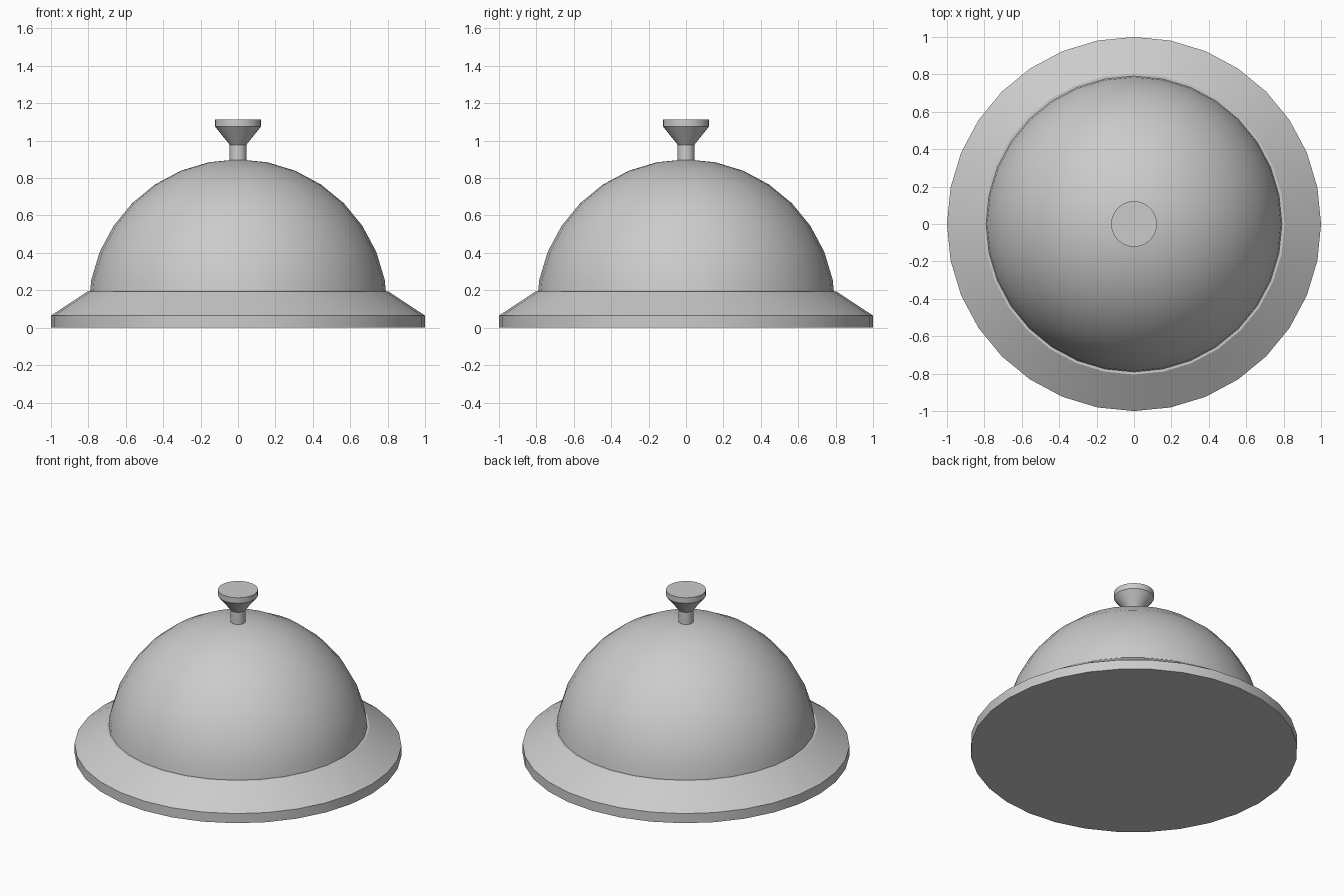
import bpy, bmesh
from math import cos, sin, pi, radians

if "Cube" in bpy.data.objects:
    bpy.data.objects.remove(bpy.data.objects["Cube"])

SIDES = 32

def lathe(name, profile):
    """Revolve (radius, z) points around z; caps both open ends."""
    bm = bmesh.new()
    rings = []
    for r, z in profile:
        if r < 1e-5:
            rings.append([bm.verts.new((0, 0, z))])
        else:
            rings.append([bm.verts.new((r * cos(2 * pi * i / SIDES), r * sin(2 * pi * i / SIDES), z))
                          for i in range(SIDES)])
    for a, b in zip(rings, rings[1:]):
        for i in range(SIDES):
            j = (i + 1) % SIDES
            bm.faces.new((a[i], a[j], b[0]) if len(b) == 1 else (a[i], a[j], b[j], b[i]))
    bm.faces.new(rings[0][::-1])
    if len(rings[-1]) > 1:
        bm.faces.new(rings[-1])
    mesh = bpy.data.meshes.new(name)
    bm.to_mesh(mesh)
    bm.free()
    ob = bpy.data.objects.new(name, mesh)
    bpy.context.collection.objects.link(ob)
    bpy.ops.object.select_all(action='DESELECT')
    ob.select_set(True)
    bpy.context.view_layer.objects.active = ob
    bpy.ops.object.shade_smooth_by_angle(angle=radians(25))
    return ob

# Base plate with sloped shoulder
lathe("base", [(1, 0), (1, 0.065), (0.805, 0.193)])

# Hemispherical bell, its rim sunk into the base
lathe("bell_dome", [(0.8 * cos(k * pi / 16), 0.1 + 0.8 * sin(k * pi / 16)) for k in range(9)])

# Push button: stem, flare and flat top
lathe("push_button", [(0.045, 0.86), (0.045, 0.978), (0.122, 1.075), (0.122, 1.112)])
